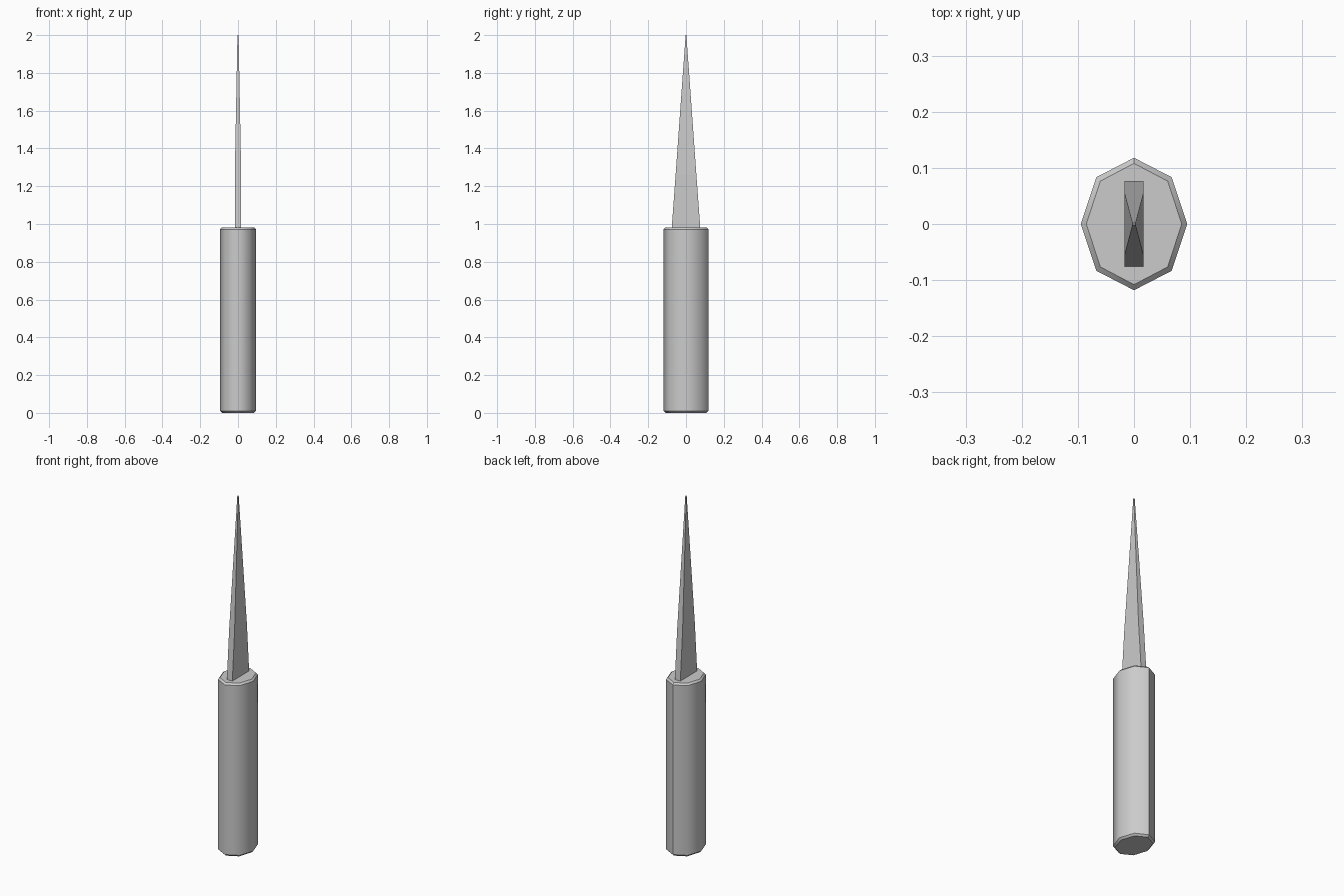
import bpy
import bmesh

cube = bpy.data.objects.get("Cube")
if cube:
    bpy.data.objects.remove(cube, do_unlink=True)

# One plain grey for the whole tool
grey = bpy.data.materials.new("light grey")
grey.use_nodes = True
colour = (0.6, 0.6, 0.6, 1)
grey.diffuse_color = colour
grey.node_tree.nodes["Principled BSDF"].inputs["Base Color"].default_value = colour


def loft(name, rings):
    """Skin a stack of matching closed rings and cap both ends."""
    bm = bmesh.new()
    loops = [[bm.verts.new(p) for p in ring] for ring in rings]
    for low, high in zip(loops, loops[1:]):
        for i in range(len(low)):
            j = (i + 1) % len(low)
            bm.faces.new((low[i], low[j], high[j], high[i]))
    bm.faces.new(loops[0][::-1])
    bm.faces.new(loops[-1])
    return finish(name, bm)


def finish(name, bm):
    bmesh.ops.recalc_face_normals(bm, faces=bm.faces)
    mesh = bpy.data.meshes.new(name)
    bm.to_mesh(mesh)
    bm.free()
    mesh.materials.append(grey)
    obj = bpy.data.objects.new(name, mesh)
    bpy.context.collection.objects.link(obj)
    return obj


def octagon(rx, ry, z):
    d = 0.7071
    unit = [(1, 0), (d, d), (0, 1), (-d, d), (-1, 0), (-d, -d), (0, -1), (d, -d)]
    return [(x * rx, y * ry, z) for x, y in unit]


def rectangle(hx, hy, z):
    return [(hx, -hy, z), (hx, hy, z), (-hx, hy, z), (-hx, -hy, z)]


# Handle: oval eight-sided grip with chamfered ends
rx, ry, top, cut = 0.095, 0.118, 0.982, 0.01
handle = loft("handle", [
    octagon(rx - cut, ry - cut, 0),
    octagon(rx, ry, cut),
    octagon(rx, ry, top - cut),
    octagon(rx - cut, ry - cut, top),
])
for face in handle.data.polygons:
    face.use_smooth = len(face.vertices) == 4

# Crisp chamfers, and one crisp seam along the back of the grip
verts = handle.data.vertices
for edge in handle.data.edges:
    a, b = (verts[i].co for i in edge.vertices)
    level = abs(a.z - b.z) < 0.001
    seam = min(a.y, b.y) > ry - 2 * cut
    edge.use_edge_sharp = level or seam

# Blade: even thickness near the grip, then tapering to a fine tip
loft("blade", [
    rectangle(0.017, 0.077, 0.96),
    rectangle(0.017, 0.055, 1.26),
    rectangle(0.003, 0.002, 2.0),
])
